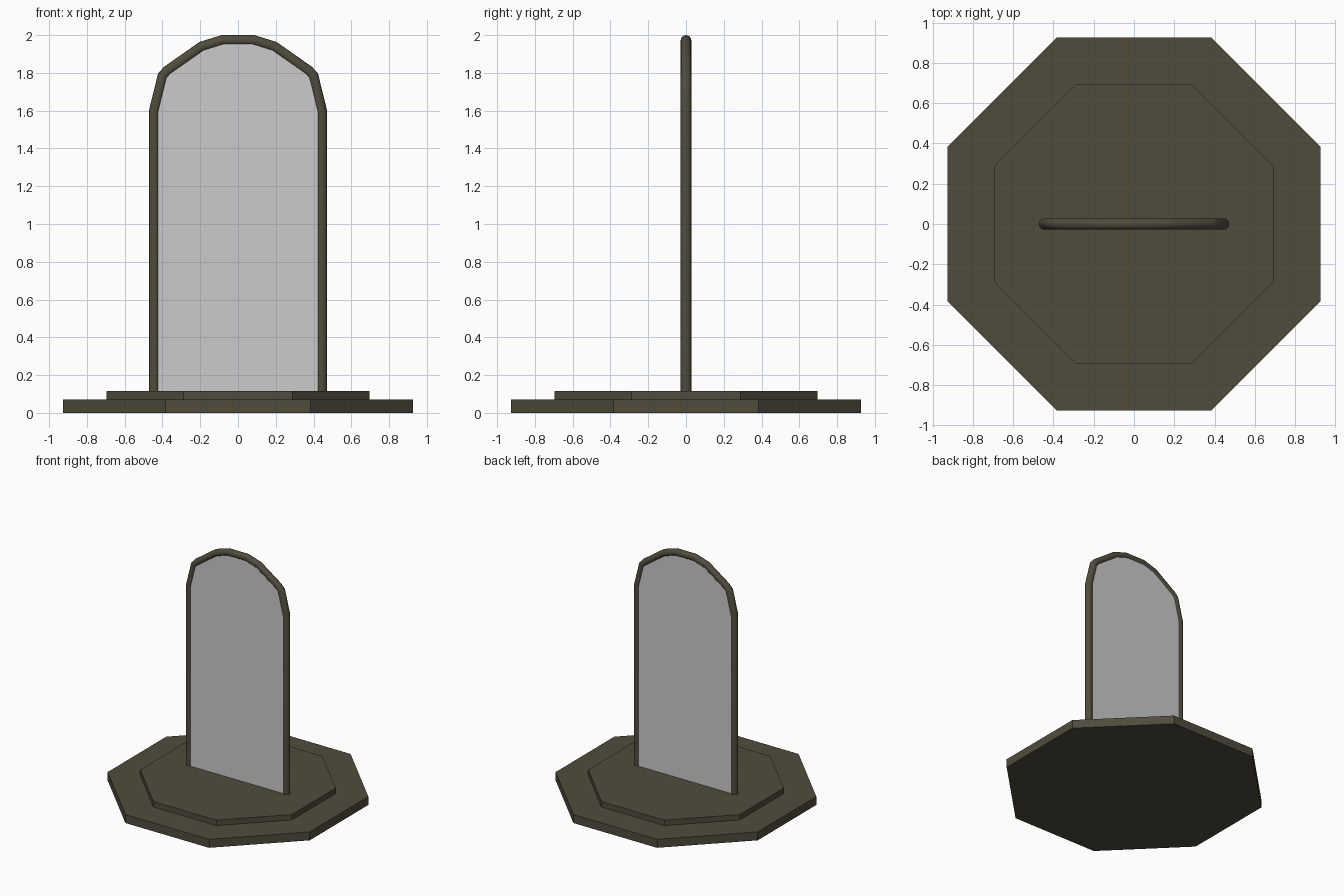
import bpy, bmesh, math
from mathutils import Vector

if "Cube" in bpy.data.objects:
    bpy.data.objects.remove(bpy.data.objects["Cube"])


def material(name, rgb):
    m = bpy.data.materials.new(name)
    m.diffuse_color = (*rgb, 1)
    m.use_nodes = True
    m.node_tree.nodes["Principled BSDF"].inputs["Base Color"].default_value = m.diffuse_color
    return m


DARK = material("dark olive", (0.08, 0.072, 0.046))
GLASS = material("mirror grey", (0.60, 0.60, 0.60))


def finish(bm, name, mat, smooth=False):
    bmesh.ops.recalc_face_normals(bm, faces=bm.faces)
    me = bpy.data.meshes.new(name)
    bm.to_mesh(me)
    bm.free()
    me.materials.append(mat)
    for p in me.polygons:
        p.use_smooth = smooth and len(p.vertices) == 4
    ob = bpy.data.objects.new(name, me)
    bpy.context.collection.objects.link(ob)
    return ob


# Octagonal slabs with flat sides facing the axes
def octagon(name, apothem, z0, z1):
    r = apothem / math.cos(math.pi / 8)
    bm = bmesh.new()
    ring = [bm.verts.new((r * math.cos(math.pi * (i + .5) / 4),
                          r * math.sin(math.pi * (i + .5) / 4), z0)) for i in range(8)]
    face = bm.faces.new(ring)
    top = bmesh.ops.extrude_face_region(bm, geom=[face], use_keep_orig=True)["geom"]
    bmesh.ops.translate(bm, vec=(0, 0, z1 - z0),
                        verts=[v for v in top if isinstance(v, bmesh.types.BMVert)])
    return finish(bm, name, DARK)


octagon("base_plate", 0.926, 0.0, 0.07)
octagon("base_step", 0.695, 0.07, 0.115)

# Arch centre line: right half, mirrored to the left
half = [(0.444, 0.10), (0.444, 1.595), (0.398, 1.783), (0.373, 1.811),
        (0.192, 1.938), (0.083, 1.972)]
path = [Vector((x, 0, z)) for x, z in half] + [Vector((-x, 0, z)) for x, z in reversed(half)]

# Round frame tube swept along the arch with mitred corners
R, SIDES = 0.028, 16
bm = bmesh.new()
rings = []
for i, p in enumerate(path):
    a = (p - path[i - 1]).normalized() if i else None
    b = (path[i + 1] - p).normalized() if i < len(path) - 1 else None
    a, b = a or b, b or a
    t = (a + b).normalized()
    n = Vector((t.z, 0, -t.x)) / t.dot(a)
    rings.append([bm.verts.new(p + n * R * math.cos(k * math.tau / SIDES)
                               + Vector((0, R * math.sin(k * math.tau / SIDES), 0)))
                  for k in range(SIDES)])
for r0, r1 in zip(rings, rings[1:]):
    for k in range(SIDES):
        j = (k + 1) % SIDES
        bm.faces.new((r0[k], r0[j], r1[j], r1[k]))
bm.faces.new(rings[0])
bm.faces.new(rings[-1])
finish(bm, "arch_frame", DARK, True)

# Panel filling the arch, slightly thinner than the frame
H = 0.019
bm = bmesh.new()
face = bm.faces.new([bm.verts.new(p + Vector((0, -H, 0))) for p in path])
back = bmesh.ops.extrude_face_region(bm, geom=[face], use_keep_orig=True)["geom"]
bmesh.ops.translate(bm, vec=(0, 2 * H, 0),
                    verts=[v for v in back if isinstance(v, bmesh.types.BMVert)])
finish(bm, "mirror_panel", GLASS)
